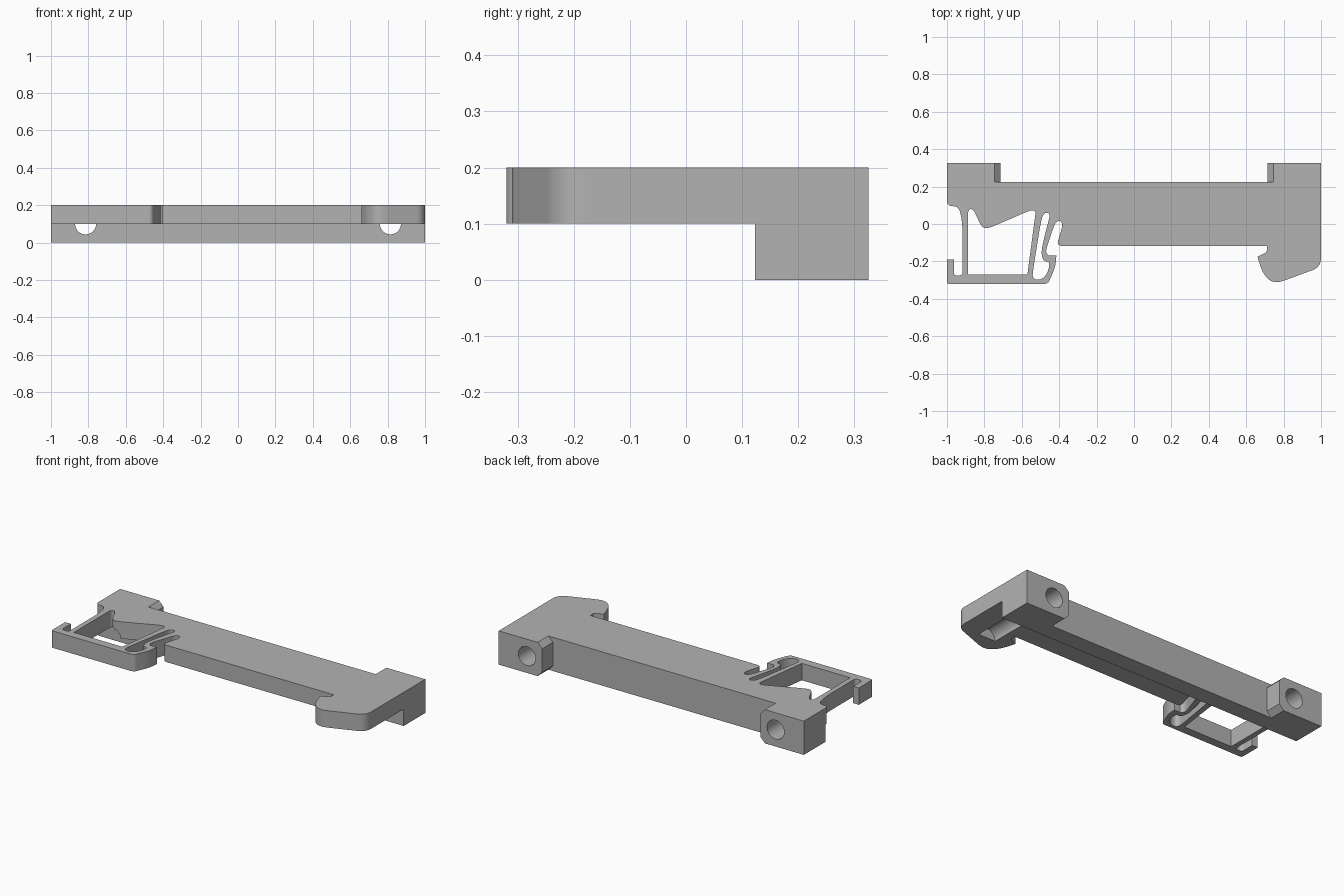
import bpy
import bmesh
from mathutils import Vector, Matrix

default_cube = bpy.data.objects.get("Cube")
if default_cube:
    bpy.data.objects.remove(default_cube, do_unlink=True)

grey = bpy.data.materials.new("plain_grey")
grey.use_nodes = True
grey.diffuse_color = (0.45, 0.45, 0.45, 1)
grey.node_tree.nodes["Principled BSDF"].inputs["Base Color"].default_value = grey.diffuse_color


def soften(controls, default_cut=0, steps=8):
    """Round each corner of an outline; an optional third value is the cut length."""
    outline = []
    count = len(controls)
    for i, control in enumerate(controls):
        corner = Vector(control[:2])
        before = Vector(controls[i - 1][:2]) - corner
        after = Vector(controls[(i + 1) % count][:2]) - corner
        cut = control[2] if len(control) > 2 else default_cut
        if not cut:
            outline.append(corner)
            continue
        start = corner + before.normalized() * min(cut, before.length * 0.49)
        end = corner + after.normalized() * min(cut, after.length * 0.49)
        for step in range(steps + 1):
            s = step / steps
            outline.append(start.lerp(corner, s).lerp(corner.lerp(end, s), s))
    return outline


def prism(name, outline, low, high, place=lambda a, b, c: (a, b, c)):
    """Extrude an outline between two levels; place maps it onto the axes."""
    bm = bmesh.new()
    bottom = [bm.verts.new(place(p[0], p[1], low)) for p in outline]
    top = [bm.verts.new(place(p[0], p[1], high)) for p in outline]
    bm.faces.new(bottom)
    bm.faces.new(top)
    for i in range(len(outline)):
        bm.faces.new((bottom[i - 1], bottom[i], top[i], top[i - 1]))
    bmesh.ops.recalc_face_normals(bm, faces=bm.faces)
    return finish(name, bm)


def finish(name, bm):
    mesh = bpy.data.meshes.new(name)
    bm.to_mesh(mesh)
    bm.free()
    mesh.materials.append(grey)
    obj = bpy.data.objects.new(name, mesh)
    bpy.context.collection.objects.link(obj)
    return obj


def combine(target, tool, operation):
    """Apply one boolean and remove the tool object."""
    tool.hide_render = True
    modifier = target.modifiers.new(operation.lower(), "BOOLEAN")
    modifier.operation = operation
    modifier.solver = "EXACT"
    modifier.object = tool
    graph = bpy.context.evaluated_depsgraph_get()
    result = bpy.data.meshes.new_from_object(target.evaluated_get(graph))
    target.modifiers.clear()
    target.data = result
    bpy.data.objects.remove(tool, do_unlink=True)


# Outline of the plate: right-hand hook and long body
hook = [(1, .225), (1, -.23, .05), (.75, -.322, .06), (.69, -.27, .06),
        (.66, -.175), (.71, -.15, .01), (.71, -.118)]
# Open slot beside the spring finger
finger_gap = [(-.415, -.118, .035), (-.382, -.01, .03), (-.39, .02, .02),
              (-.42, .01, .02), (-.445, -.06, .05), (-.475, -.15, .04),
              (-.455, -.168), (-.415, -.168)]
# Outer edge of the spring latch and its small end lip
latch = [(-.42, -.23, .05), (-.46, -.32, .02), (-1, -.32, .012), (-1, -.19),
         (-.963, -.19), (-.963, -.276, .02), (-.917, -.276, .02),
         (-.917, 0, .05), (-.935, .095, .04), (-1, .095, .03), (-1, .225)]
clip_plate = prism("clip_plate", soften(hook + finger_gap + latch), .1, .2)

# Latch window and the closed slot between its leg and finger
window = [(-.887, .08, .03), (-.86, .08, .03), (-.81, -.025, .04),
          (-.77, -.02, .03), (-.55, .075, .03), (-.525, .07, .02),
          (-.57, -.27), (-.887, -.27)]
slot = [(-.485, .06), (-.445, .06), (-.475, -.05), (-.497, -.15), (-.485, -.2),
        (-.45, -.2), (-.46, -.26), (-.495, -.3), (-.545, -.295), (-.537, -.23),
        (-.5, 0)]
combine(clip_plate, prism("window_cutter", soften(window), 0, 1), "DIFFERENCE")
combine(clip_plate, prism("slot_cutter", soften(slot, .04), 0, 1), "DIFFERENCE")

# Thick rail along the rear underside
rail = [(-1, .123), (1, .123), (1, .225), (-1, .225)]
combine(clip_plate, prism("rear_rail", rail, 0, .1), "UNION")

# Chamfered end bosses, mirrored, each with a round bore running forward
boss = [(1, 0), (.745, 0), (.715, .03), (.715, .17), (.745, .2), (1, .2)]
for side in (-1, 1):
    boss_part = prism("end_boss", boss, .15, .325,
                      lambda a, b, c: (side * a, c, b))
    combine(clip_plate, boss_part, "UNION")
for side in (-1, 1):
    bm = bmesh.new()
    bmesh.ops.create_cone(bm, cap_ends=True, segments=48, radius1=.056,
                          radius2=.056, depth=.62,
                          matrix=Matrix.Translation((side * .815, .09, .1))
                          @ Matrix.Rotation(1.5707963, 4, "X"))
    combine(clip_plate, finish("bore_cutter", bm), "DIFFERENCE")

# Smooth curved walls while keeping crisp edges
bpy.ops.object.select_all(action="DESELECT")
clip_plate.select_set(True)
bpy.context.view_layer.objects.active = clip_plate
bpy.ops.object.shade_smooth_by_angle(angle=.5)
weighted = clip_plate.modifiers.new("even_normals", "WEIGHTED_NORMAL")
weighted.keep_sharp = True
